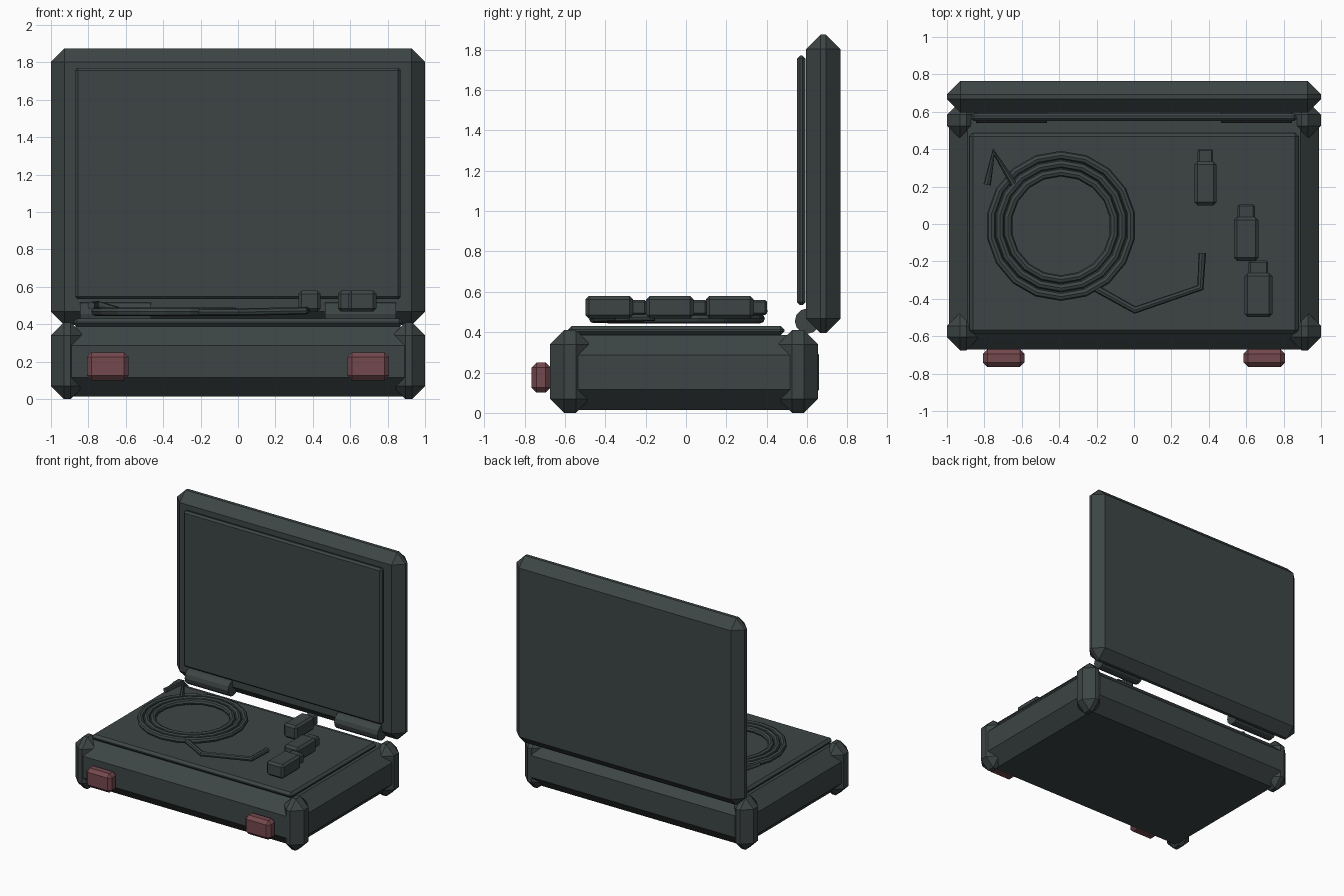
import bpy, bmesh, math
from mathutils import Vector, Matrix

if "Cube" in bpy.data.objects:
    bpy.data.objects.remove(bpy.data.objects["Cube"])


def material(name, rgb):
    m = bpy.data.materials.new(name)
    m.diffuse_color = (*rgb, 1)
    m.use_nodes = True
    m.node_tree.nodes["Principled BSDF"].inputs["Base Color"].default_value = m.diffuse_color
    return m


SLATE = material("dark_slate", (0.047, 0.059, 0.059))
RED = material("dull_red", (0.175, 0.066, 0.075))


def add_mesh(name, mesh, mat):
    mesh.materials.clear()
    mesh.materials.append(mat)
    ob = bpy.data.objects.new(name, mesh)
    bpy.context.collection.objects.link(ob)
    return ob


def box(name, x, y, z, bevel, mat=SLATE):
    """Chamfered box from (min, max) ranges."""
    bm = bmesh.new()
    bmesh.ops.create_cube(bm, size=1)
    for v in bm.verts:
        v.co = Vector([(a + b) / 2 + c * (b - a) for (a, b), c in zip((x, y, z), v.co)])
    bmesh.ops.bevel(bm, geom=bm.edges[:], offset=bevel, segments=1,
                    affect='EDGES', clamp_overlap=True)
    bmesh.ops.recalc_face_normals(bm, faces=bm.faces[:])
    me = bpy.data.meshes.new(name)
    bm.to_mesh(me)
    bm.free()
    return add_mesh(name, me, mat)


def tube(name, points, radius, cyclic=False):
    """Faceted cable along a polyline."""
    cu = bpy.data.curves.new(name + "_path", 'CURVE')
    cu.dimensions = '3D'
    cu.bevel_depth = radius
    cu.bevel_resolution = 2
    cu.use_fill_caps = True
    sp = cu.splines.new('POLY')
    sp.points.add(len(points) - 1)
    for p, co in zip(sp.points, points):
        p.co = (*co, 1)
    sp.use_cyclic_u = cyclic
    sp.use_smooth = False
    tmp = bpy.data.objects.new(name + "_tmp", cu)
    bpy.context.collection.objects.link(tmp)
    bpy.context.view_layer.update()
    dg = bpy.context.evaluated_depsgraph_get()
    me = bpy.data.meshes.new_from_object(tmp.evaluated_get(dg))
    bpy.data.objects.remove(tmp)
    add_mesh(name, me, SLATE)


# Lower case and inner deck
box("case_body", (-0.99, 0.99), (-0.67, 0.66), (0.015, 0.387), 0.1)
box("inner_deck", (-0.88, 0.88), (-0.585, 0.487), (0.385, 0.43), 0.018)

# Corner guards
for side in (-1, 1):
    x = sorted((side * 1.0, side * 0.825))
    box("corner_guard_front", x, (-0.675, -0.475), (0, 0.41), 0.07)
    box("corner_guard_back", x, (0.455, 0.655), (0, 0.41), 0.07)

# Open lid with its inner panel
box("lid", (-1, 1), (0.595, 0.765), (0.395, 1.875), 0.072)
box("lid_panel", (-0.87, 0.87), (0.55, 0.592), (0.535, 1.77), 0.014)

# Hinge barrels, latches
for side in (-1, 1):
    bm = bmesh.new()
    bmesh.ops.create_cone(bm, cap_ends=True, segments=12, radius1=0.063, radius2=0.063,
                          depth=0.38,
                          matrix=Matrix.Translation((side * 0.655, 0.602, 0.455))
                          @ Matrix.Rotation(math.pi / 2, 4, 'Y'))
    me = bpy.data.meshes.new("hinge")
    bm.to_mesh(me)
    bm.free()
    add_mesh("hinge", me, SLATE)
    box("latch", sorted((side * 0.585, side * 0.808)), (-0.765, -0.67), (0.1, 0.25), 0.025, RED)

# Coiled cable: three rings, a raised start and a loose tail
CX, CY, CZ = -0.39, -0.01, 0.467
for r in (0.378, 0.332, 0.287):
    ring = [(CX + r * math.cos(math.radians(a)), CY + r * math.sin(math.radians(a)), CZ)
            for a in range(10, 370, 20)]
    tube("cable_ring", ring, 0.023, True)
tube("cable_start", [(-0.785, 0.21, 0.5), (-0.75, 0.385, 0.505), (-0.645, 0.215, 0.475)], 0.02)
tube("cable_tail", [(-0.21, -0.34, 0.465), (0.005, -0.46, 0.465), (0.355, -0.34, 0.472),
                    (0.365, -0.155, 0.475)], 0.02)

# Plug connectors: body and narrower tip
for cx, y0, w in ((0.382, 0.10, 0.118), (0.6, -0.197, 0.132), (0.665, -0.497, 0.15)):
    box("plug_body", (cx - w / 2, cx + w / 2), (y0, y0 + 0.235), (0.467, 0.58), 0.017)
    t = w * 0.35
    box("plug_tip", (cx - t, cx + t), (y0 + 0.2, y0 + 0.302), (0.485, 0.56), 0.01)
